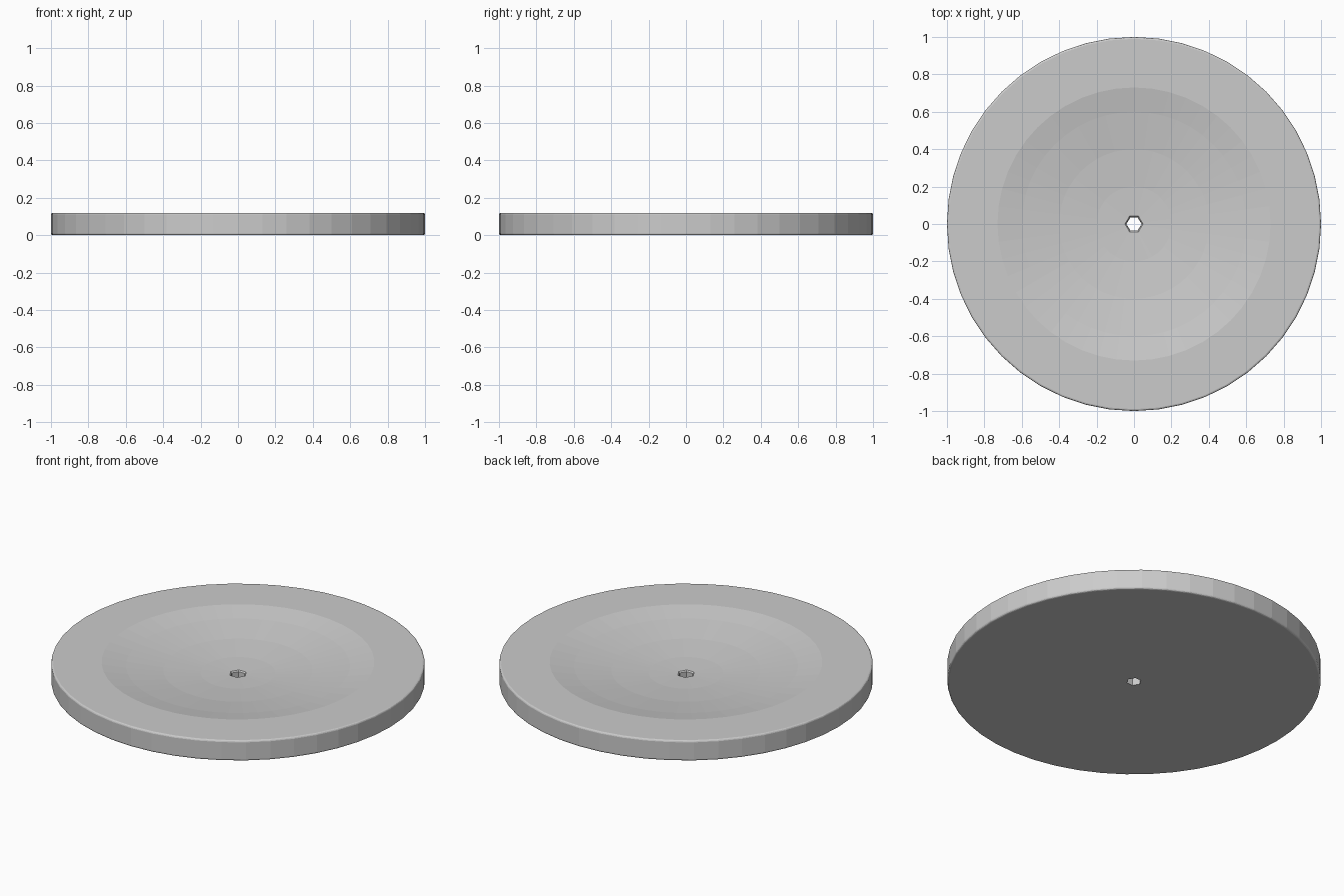
import bpy, bmesh
from math import sin, cos, pi, sqrt, radians

if "Cube" in bpy.data.objects:
    bpy.data.objects.remove(bpy.data.objects["Cube"])

SEG = 48
TOP, BEVEL = 0.12, 0.01
DISH_R, DISH_DEPTH = 0.73, 0.07
SPHERE_R = (DISH_R ** 2 + DISH_DEPTH ** 2) / (2 * DISH_DEPTH)


def dish_z(r):
    """Height of the shallow spherical hollow at radius r."""
    return TOP - DISH_DEPTH + SPHERE_R - sqrt(SPHERE_R ** 2 - r * r)


def ring(bm, r, z, hexagonal=False):
    """One loop of vertices, round or six-sided (corners on x)."""
    loop = []
    for i in range(SEG):
        a = 2 * pi * i / SEG
        k = cos(pi / 6) / cos(a % (pi / 3) - pi / 6) if hexagonal else 1
        loop.append(bm.verts.new((r * k * cos(a), r * k * sin(a), z)))
    return loop


# Closed cross-section: hole, underside, rounded rim, top, dish
edge = [(0.0, 0.0), (0.3, 0.08), (0.7, 0.3), (0.92, 0.7), (1.0, 1.0)]
section = [(0.04, 0.0, True)]
section += [(1 - BEVEL + BEVEL * u, BEVEL * v, False) for u, v in edge]
section += [(1 - BEVEL + BEVEL * u, TOP - BEVEL * v, False) for u, v in reversed(edge)]
section += [(r, dish_z(r), False) for r in (DISH_R, 0.6, 0.4, 0.2)]
section += [(0.048, dish_z(0.048), True), (0.041, dish_z(0.048) - 0.007, True)]

bm = bmesh.new()
loops = [ring(bm, *p) for p in section]
for a, b in zip(loops, loops[1:] + loops[:1]):
    for i in range(SEG):
        j = (i + 1) % SEG
        bm.faces.new((a[i], a[j], b[j], b[i]))
bmesh.ops.recalc_face_normals(bm, faces=bm.faces)

mesh = bpy.data.meshes.new("dished_disc")
bm.to_mesh(mesh)
bm.free()
disc = bpy.data.objects.new("dished_disc", mesh)
bpy.context.collection.objects.link(disc)
